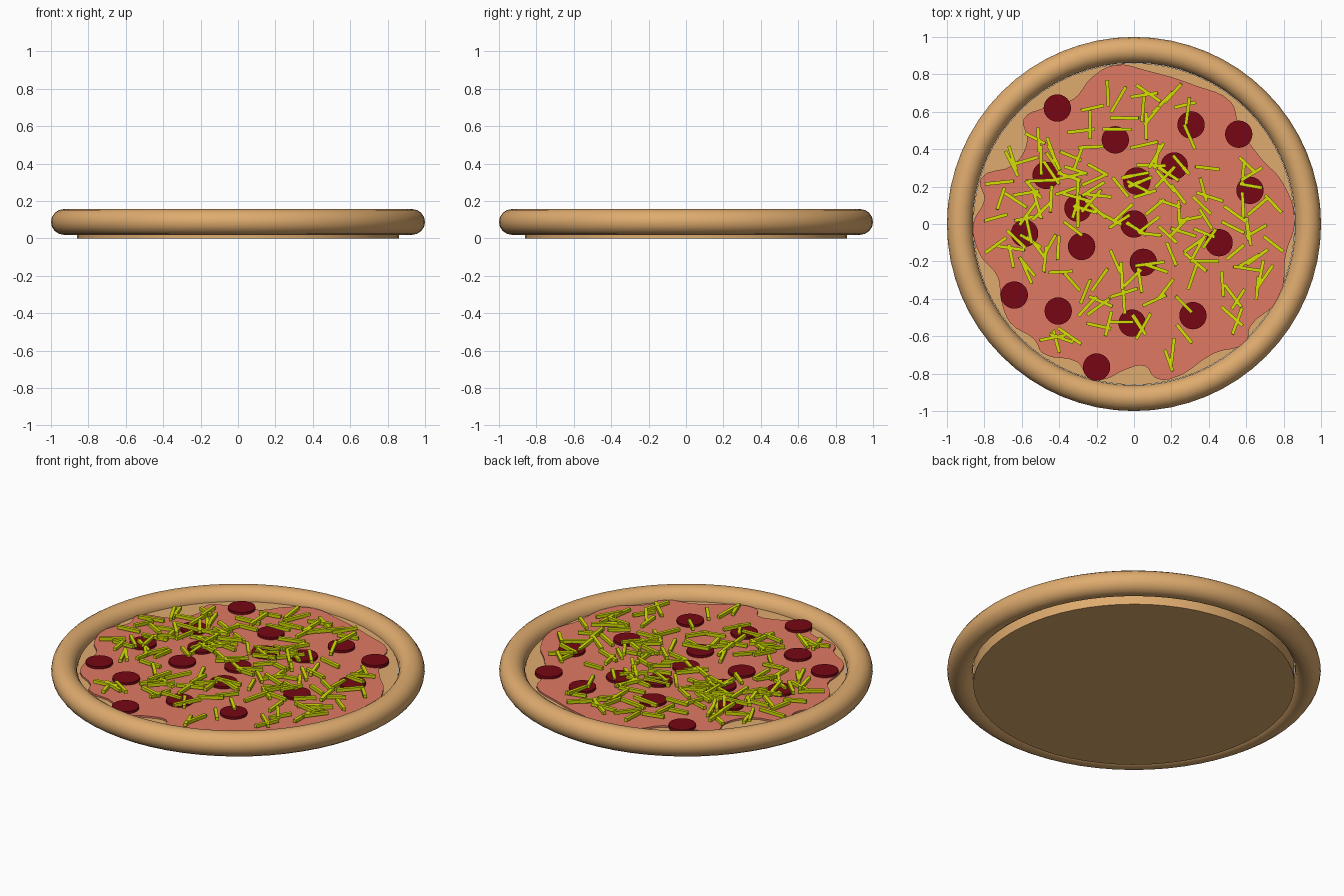
import bpy, bmesh, math, random
from mathutils import Matrix, Euler, Vector

if "Cube" in bpy.data.objects:
    bpy.data.objects.remove(bpy.data.objects["Cube"])

random.seed(11)


def material(name, rgb):
    m = bpy.data.materials.new(name)
    m.diffuse_color = [(c / 255) ** 2.2 for c in rgb] + [1]
    m.use_nodes = True
    m.node_tree.nodes["Principled BSDF"].inputs["Base Color"].default_value = m.diffuse_color
    return m


DOUGH = material("dough", (222, 170, 110))
SAUCE = material("tomato", (222, 120, 98))
MEAT = material("salami", (118, 15, 26))
CHEESE = material("cheese", (212, 222, 10))


def finish(obj, name, mat, smooth=None):
    obj.name = name
    obj.data.materials.append(mat)
    if smooth:
        bpy.ops.object.shade_smooth_by_angle(angle=math.radians(smooth))
    return obj


def mesh_object(bm, name, mat):
    me = bpy.data.meshes.new(name)
    bm.to_mesh(me)
    bm.free()
    obj = bpy.data.objects.new(name, me)
    bpy.context.collection.objects.link(obj)
    return finish(obj, name, mat)


# Dough base disc
bpy.ops.mesh.primitive_cylinder_add(vertices=64, radius=0.86, depth=0.092, location=(0, 0, 0.046))
finish(bpy.context.object, "dough_base", DOUGH, 30)

# Raised crust ring
bpy.ops.mesh.primitive_torus_add(major_segments=64, minor_segments=16,
                                 major_radius=0.93, minor_radius=0.069, location=(0, 0, 0.088))
crust = finish(bpy.context.object, "crust", DOUGH, 40)
crust.scale = (1 / 0.999, 1 / 0.999, 1)

# Irregular sauce layer
outline = [(-.10, .85), (.07, .82), (.33, .74), (.52, .65), (.56, .53), (.68, .35), (.79, .23),
           (.86, .02), (.81, -.17), (.80, -.31), (.77, -.41), (.62, -.55), (.60, -.63),
           (.43, -.69), (.19, -.83), (.11, -.82), (.06, -.76), (-.05, -.78), (-.16, -.83),
           (-.25, -.81), (-.30, -.74), (-.49, -.69), (-.53, -.62), (-.66, -.53), (-.71, -.41),
           (-.73, -.28), (-.82, -.17), (-.86, 0), (-.80, .13), (-.82, .24), (-.64, .32),
           (-.57, .45), (-.59, .56), (-.48, .62), (-.32, .67), (-.23, .78)]
curve = bpy.data.curves.new("sauce", 'CURVE')
curve.dimensions = '2D'
curve.fill_mode = 'BOTH'
curve.extrude = 0.006
curve.resolution_u = 4
spline = curve.splines.new('BEZIER')
spline.bezier_points.add(len(outline) - 1)
for p, (x, y) in zip(spline.bezier_points, outline):
    p.co = (x, y, 0)
    p.handle_left_type = p.handle_right_type = 'AUTO'
spline.use_cyclic_u = True
sauce = bpy.data.objects.new("sauce", curve)
sauce.location.z = 0.096
bpy.context.collection.objects.link(sauce)
finish(sauce, "sauce", SAUCE)
bpy.ops.object.select_all(action='DESELECT')
sauce.select_set(True)
bpy.context.view_layer.objects.active = sauce
bpy.ops.object.convert(target='MESH')

# Round meat slices
slices = [(-.41, .62), (.305, .53), (.56, .48), (-.10, .45), (-.47, .26), (.215, .31), (.62, .18),
          (.015, .23), (-.30, .085), (0, 0), (-.585, -.05), (-.28, -.12), (.455, -.10),
          (.05, -.205), (-.64, -.38), (-.405, -.465), (-.01, -.53), (.315, -.49), (-.20, -.765)]
bm = bmesh.new()
for x, y in slices:
    bmesh.ops.create_cone(bm, cap_ends=True, segments=32, radius1=0.073, radius2=0.073, depth=0.02,
                          matrix=Matrix.Translation((x, y, 0.106)))
mesh_object(bm, "meat_slices", MEAT)

# Scattered cheese shreds, kept off the slices that are bare
bare = [Vector(slices[i]) for i in (0, 2, 14, 15, 18)]
bm = bmesh.new()
count = 0
while count < 165:
    r, a = 0.76 * math.sqrt(random.random()), random.uniform(0, math.tau)
    pos = Vector((r * math.cos(a), r * math.sin(a)))
    if any((pos - b).length < 0.13 for b in bare):
        continue
    turn = Euler((0, random.uniform(-.08, .08), random.uniform(0, math.pi))).to_matrix().to_4x4()
    size = Matrix.Diagonal((random.uniform(.12, .16), .018, .018, 1))
    place = Matrix.Translation((pos.x, pos.y, random.uniform(.114, .126)))
    bmesh.ops.create_cube(bm, size=1, matrix=place @ turn @ size)
    count += 1
mesh_object(bm, "cheese_shreds", CHEESE)
